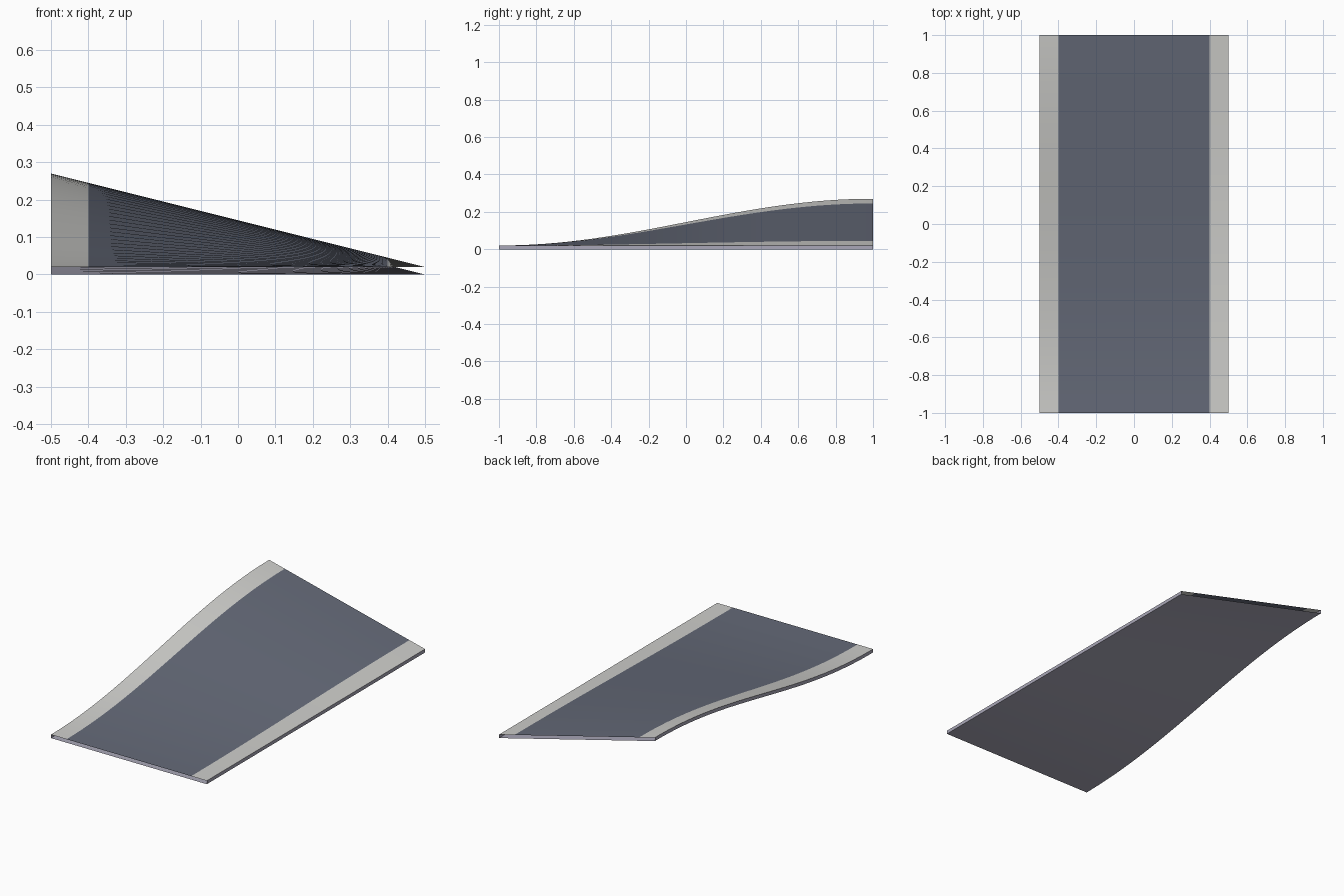
import bpy, math

if "Cube" in bpy.data.objects:
    bpy.data.objects.remove(bpy.data.objects["Cube"])

SEG, LENGTH, THICK, RISE = 32, 2.0, 0.02, 0.25


def material(name, rgb):
    m = bpy.data.materials.new(name)
    m.diffuse_color = (*rgb, 1)
    m.use_nodes = True
    m.node_tree.nodes["Principled BSDF"].inputs["Base Color"].default_value = m.diffuse_color
    return m


asphalt = material("slate asphalt", (0.13, 0.145, 0.19))
shoulder = material("light grey shoulder", (0.62, 0.62, 0.60))
base = material("lavender grey base", (0.40, 0.39, 0.48))


def bank(x, y):
    """Left edge rises in a smooth S along the length; right edge stays flat."""
    t = (y + 1) / 2
    return RISE * (0.5 - x) * (1 - math.cos(math.pi * t)) / 2


def strip(name, a, b, mat):
    """Sweep the segment a-b, given as (x, height), along the banked road."""
    verts, faces = [], []
    for i in range(SEG + 1):
        y = -1 + LENGTH * i / SEG
        verts += [(x, y, h + bank(x, y)) for x, h in (a, b)]
    for i in range(SEG):
        k = 2 * i
        faces.append((k, k + 1, k + 3, k + 2))
    mesh = bpy.data.meshes.new(name)
    mesh.from_pydata(verts, [], faces)
    mesh.materials.append(mat)
    mesh.shade_smooth()
    ob = bpy.data.objects.new(name, mesh)
    bpy.context.collection.objects.link(ob)


# Top surface: road with a shoulder on each side
strip("left_shoulder", (-0.5, THICK), (-0.4, THICK), shoulder)
strip("road_surface", (-0.4, THICK), (0.4, THICK), asphalt)
strip("right_shoulder", (0.4, THICK), (0.5, THICK), shoulder)
# Sides and underside; both ends stay open so pieces can join
strip("right_side", (0.5, THICK), (0.5, 0), base)
strip("underside", (0.5, 0), (-0.5, 0), base)
strip("left_side", (-0.5, 0), (-0.5, THICK), base)
